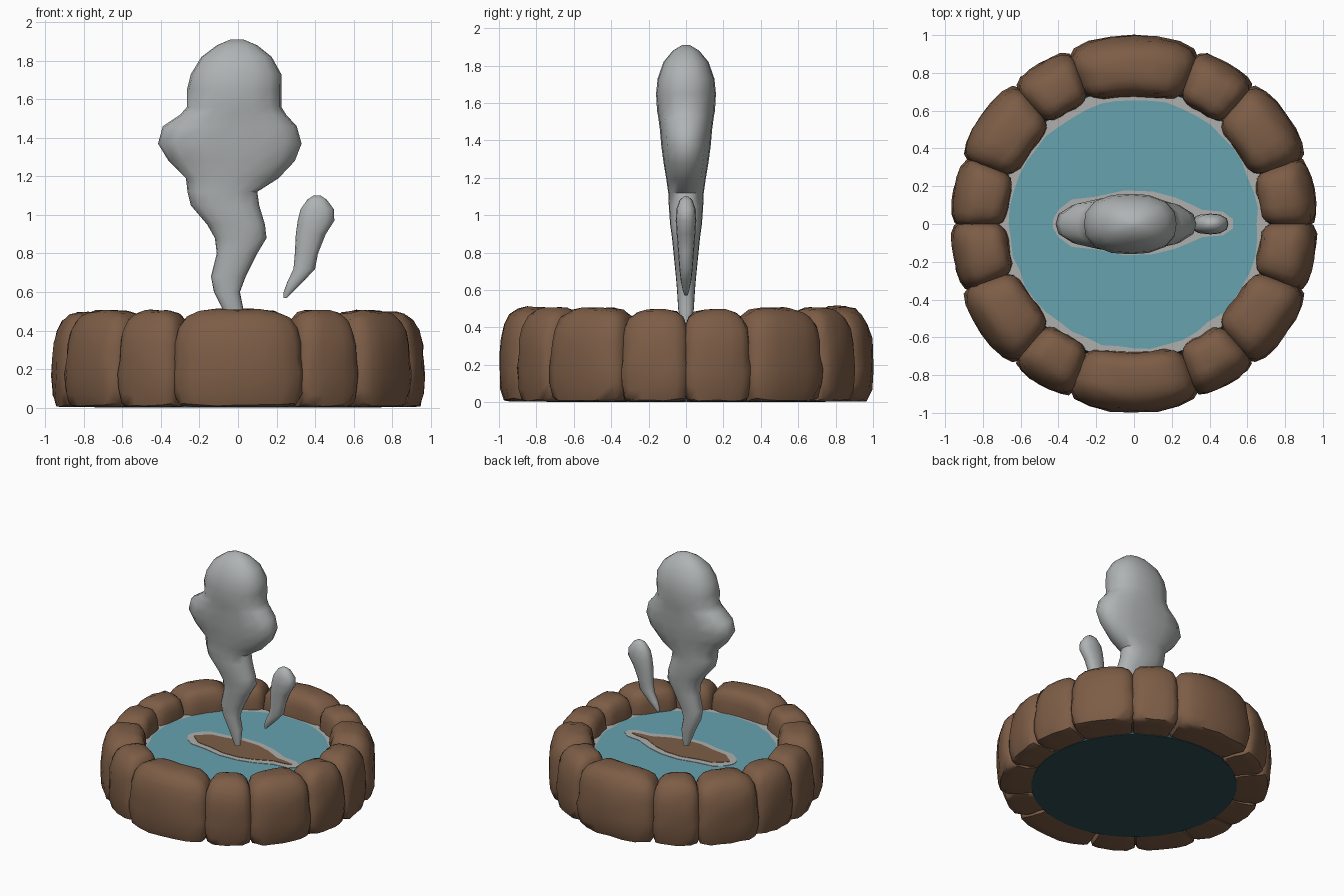
import bpy, bmesh, math, random

if "Cube" in bpy.data.objects:
    bpy.data.objects.remove(bpy.data.objects["Cube"])

random.seed(4)


def material(name, rgb):
    m = bpy.data.materials.new(name)
    m.diffuse_color = (*rgb, 1)
    m.use_nodes = True
    m.node_tree.nodes["Principled BSDF"].inputs["Base Color"].default_value = m.diffuse_color
    return m


BROWN = material("brown stone", (0.205, 0.110, 0.062))
TEAL = material("teal water", (0.135, 0.36, 0.43))
DARK = material("dark deep water", (0.026, 0.073, 0.088))
FOAM = material("pale foam", (0.43, 0.43, 0.42))
STEAM = material("grey steam", (0.43, 0.45, 0.45))


def finish(bm, name, mat, angle=None):
    bmesh.ops.recalc_face_normals(bm, faces=bm.faces)
    me = bpy.data.meshes.new(name)
    bm.to_mesh(me)
    bm.free()
    me.materials.append(mat)
    ob = bpy.data.objects.new(name, me)
    bpy.context.collection.objects.link(ob)
    if angle:
        bpy.ops.object.select_all(action='DESELECT')
        ob.select_set(True)
        bpy.context.view_layer.objects.active = ob
        bpy.ops.object.shade_smooth_by_angle(angle=math.radians(angle))
    return ob


def stone(name, a0, a1, r_in, r_out, top):
    """Rounded block bent into a sector of the ring, squarer at its foot."""
    bm = bmesh.new()
    bmesh.ops.create_cube(bm, size=2)
    bmesh.ops.subdivide_edges(bm, edges=bm.edges[:], cuts=5, use_grid_fill=True)
    mid, half = (a0 + a1) / 2, (a1 - a0) / 2 + 1.0
    for v in bm.verts:
        n = 3.8 if v.co.z > -0.3 else 5.5
        p = v.co / sum(abs(c) ** n for c in v.co) ** (1 / n)
        a = math.radians(mid + half * p.x)
        outer = r_out - 0.05 * max(0, p.z) ** 2 - 0.01 * max(0, -p.z) ** 2
        r = r_in + (outer - r_in) * (p.y + 1) / 2 + random.uniform(-.005, .005)
        z = top * (p.z + 1) / 2 + random.uniform(-.005, .005)
        if p.z < -0.6:
            z -= 0.02
        v.co = (r * math.cos(a), r * math.sin(a), max(0.003, z))
    finish(bm, name, BROWN, 50)


# Stone ring: quarter layout mirrored into all four quadrants
quarter = [(0, 21.5, 0.67, 0.972, 0.495), (21.5, 49.5, 0.665, 0.995, 0.505), (49.5, 69.5, 0.685, 0.985, 0.505)]
count = 0
for a0, a1, ri, ro, top in quarter:
    for b0, b1 in ((a0, a1), (180 - a1, 180 - a0), (180 + a0, 180 + a1), (360 - a1, 360 - a0)):
        count += 1
        stone(f"ring_stone_{count}", b0, b1, ri, ro, top)
stone("back_stone", 69.5, 110.5, 0.675, 1.0, 0.512)
stone("front_stone", 249.5, 290.5, 0.675, 1.0, 0.512)

# Dark water body under the painted surface
LEVEL = 0.33
bm = bmesh.new()
bmesh.ops.create_cone(bm, cap_ends=True, segments=40, radius1=0.745, radius2=0.72, depth=LEVEL)
bmesh.ops.translate(bm, verts=bm.verts, vec=(0, 0, LEVEL / 2))
finish(bm, "water_body", DARK)


def plate(name, pts, z, mat):
    """Thin painted sheet lying on the water."""
    bm = bmesh.new()
    f = bm.faces.new([bm.verts.new((x, y, z)) for x, y in pts])
    ex = bmesh.ops.extrude_face_region(bm, geom=[f])
    bmesh.ops.translate(bm, verts=[e for e in ex["geom"] if isinstance(e, bmesh.types.BMVert)], vec=(0, 0, -0.003))
    finish(bm, name, mat)


def ring(rad, n=48, wobble=0.0):
    out = []
    for i in range(n):
        a = math.tau * i / n
        r = rad + random.uniform(-wobble, wobble)
        out.append((r * math.cos(a), r * math.sin(a)))
    return out


# Half widths of the stain below the steam, along x
STAIN = [(-.43, .02), (-.40, .075), (-.33, .13), (-.2, .145), (-.05, .178), (.1, .172),
         (.22, .14), (.31, .10), (.36, .075), (.47, .065), (.525, .025)]


def stain(inset):
    up = [(x * (1 - inset * 2.2) + 0.0, max(0.006, h - inset)) for x, h in STAIN]
    return up + [(x, -h * 0.93) for x, h in reversed(up)]


# Foam rim, open water, foam outline and brown stain, stacked
plate("foam_rim", ring(0.715), LEVEL + 0.003, FOAM)
plate("water_surface", ring(0.658, wobble=0.009), LEVEL + 0.006, TEAL)
plate("stain_foam", stain(0), LEVEL + 0.009, FOAM)
plate("brown_stain", stain(0.045), LEVEL + 0.012, BROWN)


def plume(name, rows, sides=16):
    """Loft of soft superellipses; each row is z, left x, right x, half depth."""
    bm = bmesh.new()
    loops = []
    for z, l, r, d in rows:
        cx, w = (l + r) / 2, (r - l) / 2
        loop = []
        for i in range(sides):
            c, s = math.cos(math.tau * i / sides), math.sin(math.tau * i / sides)
            k = (abs(c) ** 2.5 + abs(s) ** 2.5) ** (-1 / 2.5)
            loop.append(bm.verts.new((cx + w * c * k, d * s * k, z)))
        loops.append(loop)
    for a, b in zip(loops, loops[1:]):
        for i in range(sides):
            j = (i + 1) % sides
            bm.faces.new((a[i], a[j], b[j], b[i]))
    bm.faces.new(loops[0])
    bm.faces.new(loops[-1])
    finish(bm, name, STEAM, 50)


# Main steam column with its billowing head
plume("steam_column", [
    (0.37, -0.025, 0.02, 0.02), (0.50, -0.075, 0.03, 0.042), (0.60, -0.125, 0.01, 0.048),
    (0.68, -0.14, 0.04, 0.055), (0.80, -0.11, 0.10, 0.067), (0.88, -0.12, 0.148, 0.075),
    (0.95, -0.16, 0.14, 0.085), (1.05, -0.245, 0.11, 0.092), (1.12, -0.262, 0.10, 0.095),
    (1.19, -0.27, 0.21, 0.105), (1.28, -0.36, 0.295, 0.12), (1.37, -0.415, 0.33, 0.132),
    (1.46, -0.39, 0.305, 0.14), (1.52, -0.30, 0.25, 0.148), (1.56, -0.265, 0.225, 0.155),
    (1.65, -0.265, 0.225, 0.16), (1.73, -0.245, 0.225, 0.152), (1.82, -0.19, 0.175, 0.12),
    (1.88, -0.11, 0.10, 0.07), (1.91, -0.04, 0.03, 0.02)])

# Small floating wisp
plume("steam_wisp", [
    (0.57, 0.236, 0.255, 0.008), (0.60, 0.237, 0.285, 0.018), (0.65, 0.255, 0.335, 0.028),
    (0.72, 0.288, 0.40, 0.036), (0.80, 0.295, 0.415, 0.042), (0.90, 0.30, 0.455, 0.05),
    (0.97, 0.31, 0.50, 0.055), (1.03, 0.325, 0.497, 0.052), (1.08, 0.36, 0.46, 0.035),
    (1.10, 0.39, 0.43, 0.012)], 12)
